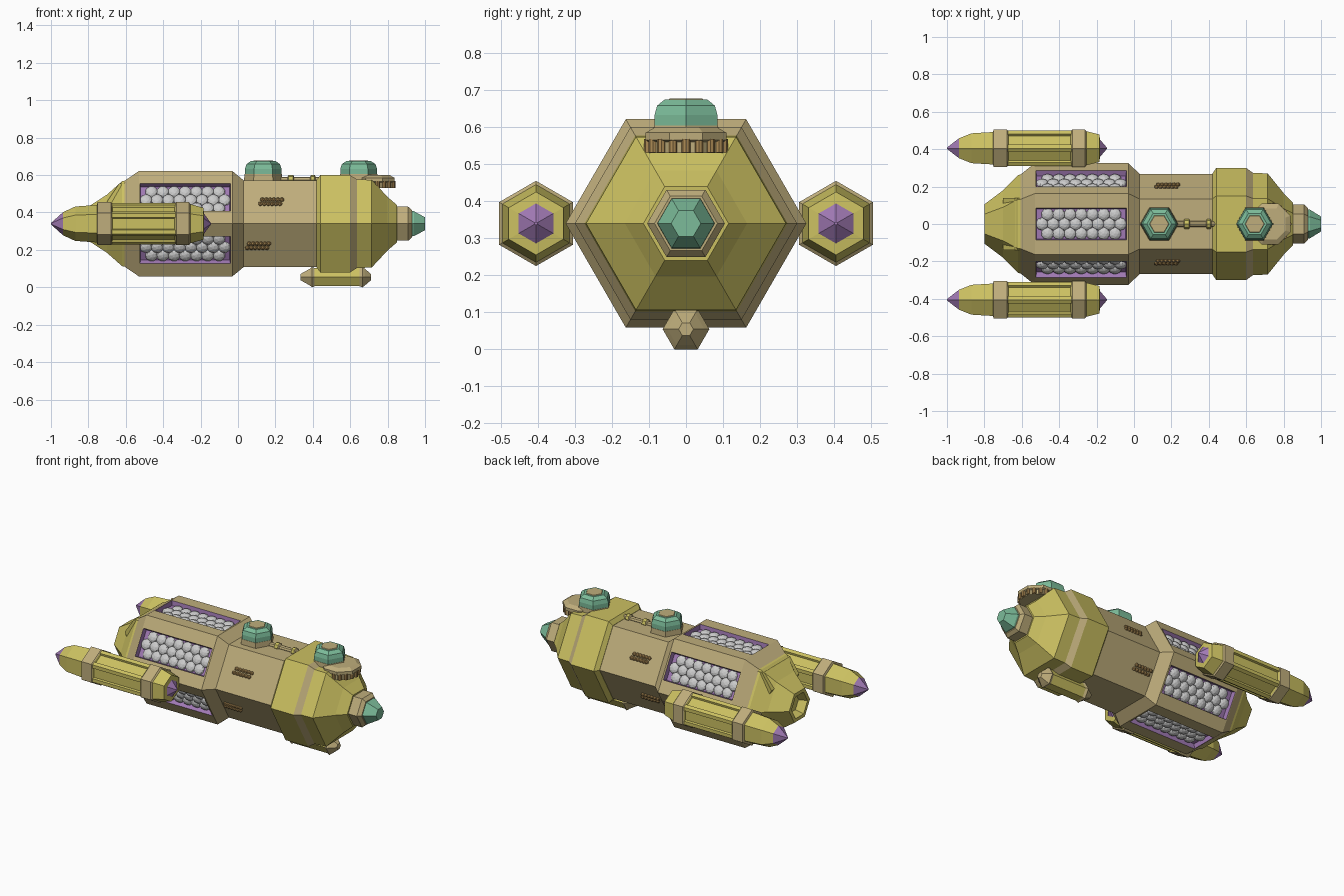
import bpy, bmesh
from math import cos, sin, pi, radians
from mathutils import Matrix, Vector

if "Cube" in bpy.data.objects:
    bpy.data.objects.remove(bpy.data.objects["Cube"])

AX = 0.34  # height of the ship's axis


def mat(name, r, g, b):
    m = bpy.data.materials.new(name)
    m.diffuse_color = (r, g, b, 1)
    m.use_nodes = True
    m.node_tree.nodes["Principled BSDF"].inputs["Base Color"].default_value = m.diffuse_color
    return m


M = {'Y': mat('yellow', .60, .53, .12), 'T': mat('tan', .52, .42, .20),
     'G': mat('green', .20, .50, .32), 'P': mat('purple', .35, .19, .45),
     'B': mat('bronze', .42, .26, .09)}


def finish(bm, name, keys=''):
    me = bpy.data.meshes.new(name)
    bm.to_mesh(me)
    bm.free()
    for k in keys:
        me.materials.append(M[k])
    ob = bpy.data.objects.new(name, me)
    bpy.context.collection.objects.link(ob)
    return ob


def tube(name, st, cols, c=(0, 0, AX), turn=0, up=False, sides=6, win=(), frac=.25,
         depth=.03, wincol=None):
    """Hexagonal lathe through (position, radius) stations, one colour per segment;
    segments listed in win get a sunken panel on every side."""
    bm = bmesh.new()
    keys = sorted(set(cols) | set(wincol or ''))
    fr = (0, frac, 1 - frac) if win else (0,)
    corner = [(cos(turn + 2 * pi * i / sides), sin(turn + 2 * pi * i / sides)) for i in range(sides)]
    unit = [(corner[i][0] * (1 - f) + corner[(i + 1) % sides][0] * f,
             corner[i][1] * (1 - f) + corner[(i + 1) % sides][1] * f)
            for i in range(sides) for f in fr]
    n = len(unit)
    rings = []
    for t, r in st:
        rings.append([bm.verts.new((c[0] + u * r, c[1] + v * r, c[2] + t) if up else
                                   (c[0] + t, c[1] + u * r, c[2] + v * r)) for u, v in unit])
    panels = []
    for s in range(len(st) - 1):
        for i in range(n):
            j = (i + 1) % n
            f = bm.faces.new((rings[s][i], rings[s][j], rings[s + 1][j], rings[s + 1][i]))
            f.material_index = keys.index(cols[s])
            if s in win and i % 3 == 1:
                panels.append(f)
    for ring, k in ((rings[0], cols[0]), (rings[-1], cols[-1])):
        bm.faces.new(ring).material_index = keys.index(k)
    bmesh.ops.recalc_face_normals(bm, faces=bm.faces[:])
    if panels:
        res = bmesh.ops.inset_individual(bm, faces=panels, thickness=.006, depth=-depth)
        if wincol:
            for f in panels + res['faces']:
                f.material_index = keys.index(wincol)
    return finish(bm, name, keys)


# Main hull with six sunken cell bays in the rear half
tube('main_hull', [(-.61, .262), (-.53, .325), (-.525, .325), (-.04, .325), (-.03, .325),
                   (.03, .268), (.44, .268)], 'TTTTTT', win=(2,), frac=.24, wincol='P')

# Domed grey cells packed into each bay
bm = bmesh.new()
apo = .325 * cos(pi / 6)
for side in range(6):
    rot = Matrix.Rotation(radians(60 * side), 4, 'X')
    for row in (-1, 0, 1):
        for k in range(7 if row else 8):
            x = -.492 + .06 * k + (.03 if row else 0)
            loc = Matrix.Translation((0, 0, AX)) @ rot @ Matrix.Translation((x, row * .051, apo - .03))
            bmesh.ops.create_icosphere(bm, subdivisions=2, radius=.034,
                                       matrix=loc @ Matrix.Diagonal((1, 1, .6, 1)))
finish(bm, 'bay_cells')

# Front collar, nose and green tip
tube('front_collar', [(.42, .27), (.44, .30), (.60, .30), (.635, .274), (.715, .27),
                      (.80, .165), (.85, .115)], 'YYTYYY')
tube('nose_ring', [(.83, .09), (.85, .105), (.91, .105), (.93, .085)], 'TTT')
tube('nose_tip', [(.92, .078), (.94, .077), (1.0, .04)], 'GG')

# Tail cone with hollow end
tube('tail_cone', [(-.59, .268), (-.62, .262), (-.70, .18), (-.80, .105), (-.80, .08), (-.75, .06)],
     'YYYYY')


def block(name, key, pts, half):
    """Extrude an x-z outline symmetrically across y."""
    bm = bmesh.new()
    a = [bm.verts.new((x, -half, z)) for x, z in pts]
    f = bm.faces.new(a)
    ex = bmesh.ops.extrude_face_region(bm, geom=[f])['geom']
    bmesh.ops.translate(bm, vec=(0, 2 * half, 0), verts=[g for g in ex if isinstance(g, bmesh.types.BMVert)])
    bmesh.ops.recalc_face_normals(bm, faces=bm.faces[:])
    return finish(bm, name, key)


block('tail_ridge', 'Y', [(-.60, .56), (-.635, .555), (-.70, .46), (-.68, .42), (-.60, .42)], .14)

# Side engine pods
for s, label in ((-1, 'front'), (1, 'back')):
    tube(label + '_pod', [(-1, .004), (-.935, .062), (-.87, .092), (-.755, .10), (-.75, .115),
                          (-.68, .115), (-.675, .11), (-.335, .11), (-.33, .115), (-.262, .115),
                          (-.255, .105), (-.185, .085), (-.182, .054), (-.145, .004)],
         'PYYTTTYTTTYYP', c=(0, s * .405, AX), turn=pi / 6, win=(6,), frac=.2, depth=.012)

# Belly pod
tube('belly_pod', [(.335, .02), (.385, .052), (.395, .063), (.41, .056), (.65, .056), (.665, .063),
                   (.68, .05), (.71, .02)], 'TTTYTTT', c=(0, 0, .0545))

# Turrets on the roof
for x, label in ((.135, 'middle'), (.645, 'front')):
    tube(label + '_turret_base', [(0, .105), (.055, .10)], 'T', c=(x, 0, .55), up=True)
    tube(label + '_turret', [(0, .098), (.03, .098), (.055, .09), (.072, .066)], 'GGG',
         c=(x, 0, .603), up=True)
    tube(label + '_turret_lid', [(0, .06), (.012, .05)], 'T', c=(x, 0, .666), up=True)

# Ribbed mount in front of the forward turret
tube('ribbed_mount', [(0, .108), (.03, .108), (.035, .118), (.055, .118), (.07, .09)], 'TTTT',
     c=(.728, 0, .53), up=True, sides=8, turn=pi / 8)
bm = bmesh.new()
for i in range(9):
    a = radians(-80 + 20 * i)
    bmesh.ops.create_cone(bm, cap_ends=True, segments=8, radius1=.012, radius2=.012, depth=.036,
                          matrix=Matrix.Translation((.728 + .103 * cos(a), .103 * sin(a), .55)))
finish(bm, 'mount_ribs', 'B')

# Roof pipe with collars
tube('roof_pipe', [(.22, .016), (.265, .016), (.27, .026), (.295, .026), (.30, .016), (.385, .016),
                   (.39, .026), (.41, .026), (.415, .016), (.45, .016)], 'TTYTTTYTT',
     c=(0, 0, .575), sides=8)

# Vent coils on the four sloping flanks
bm = bmesh.new()
apo = .268 * cos(pi / 6)
for a in (60, -60, 120, -120):
    lower = abs(a) == 120
    rot = Matrix.Translation((0, 0, AX)) @ Matrix.Rotation(radians(a), 4, 'X')
    cx = .11 if lower else .18
    for row in (-1, 1):
        for k in range(6):
            loc = Vector((cx - .055 + .021 * k + row * .005, row * .013, apo + .002))
            bmesh.ops.create_icosphere(bm, subdivisions=1, radius=.0135,
                                       matrix=rot @ Matrix.Translation(loc))
finish(bm, 'vent_coils', 'B')
